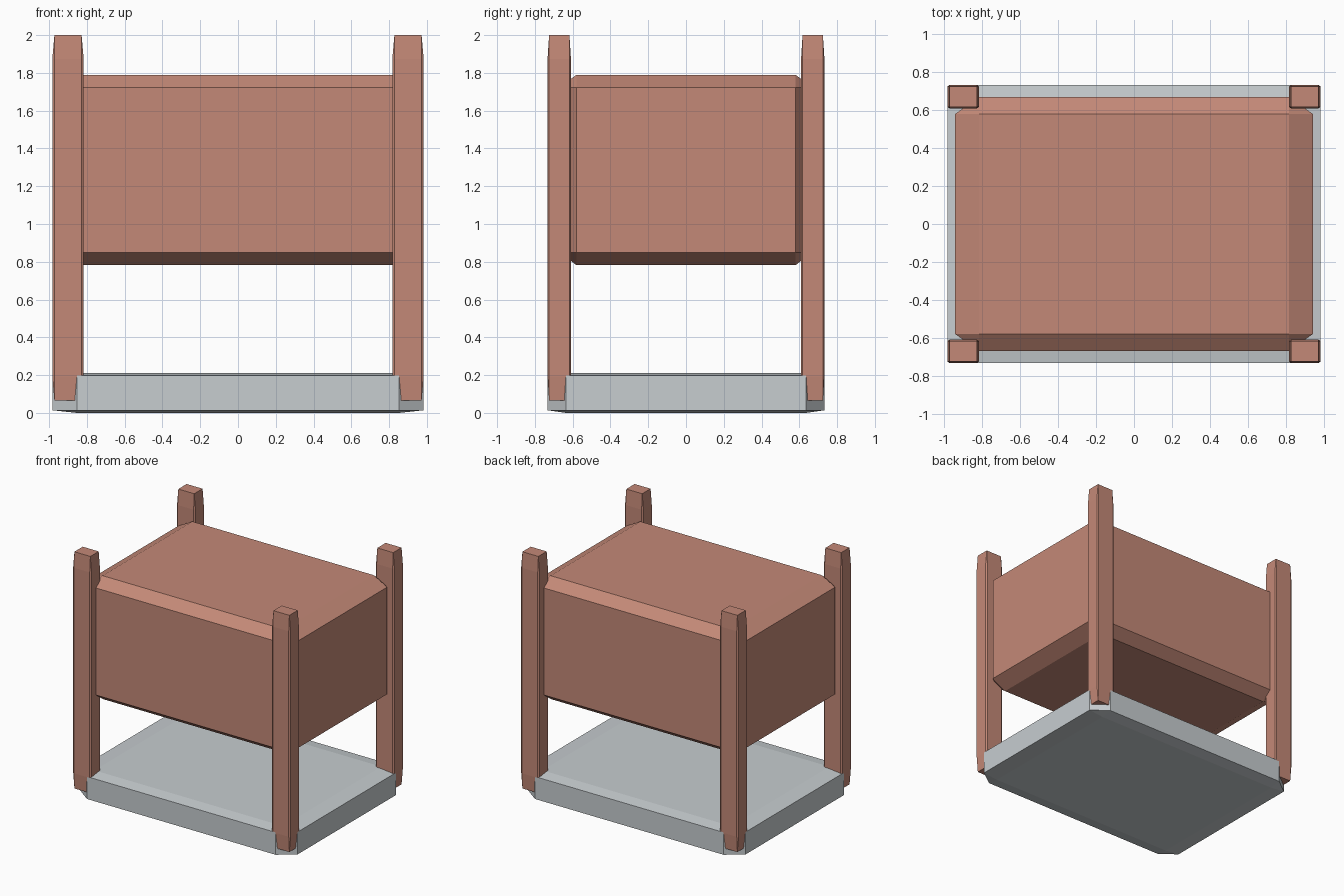
import bpy
import bmesh

cube = bpy.data.objects.get("Cube")
if cube:
    bpy.data.objects.remove(cube, do_unlink=True)


def material(name, colour):
    mat = bpy.data.materials.new(name)
    mat.use_nodes = True
    mat.diffuse_color = (*colour, 1)
    mat.node_tree.nodes["Principled BSDF"].inputs["Base Color"].default_value = (*colour, 1)
    return mat


copper = material("copper", (0.55, 0.25, 0.185))
light_grey = material("light grey", (0.57, 0.61, 0.63))


def chamfered_box(name, low, high, mat, chamfer=0.066):
    """Bevel a unit cube, then stretch it so the chamfer scales with each side."""
    bm = bmesh.new()
    bmesh.ops.create_cube(bm, size=1)
    bmesh.ops.bevel(bm, geom=bm.edges[:], offset=chamfer, segments=1, affect='EDGES')
    for v in bm.verts:
        v.co = [(a + b) / 2 + c * (b - a) for a, b, c in zip(low, high, v.co)]
    mesh = bpy.data.meshes.new(name)
    bm.to_mesh(mesh)
    bm.free()
    mesh.materials.append(mat)
    obj = bpy.data.objects.new(name, mesh)
    bpy.context.collection.objects.link(obj)
    return obj


# Tray at the bottom and the raised body
chamfered_box("base", (-0.983, -0.733, 0), (0.983, 0.733, 0.211), light_grey)
chamfered_box("body", (-0.942, -0.668, 0.782), (0.942, 0.668, 1.79), copper)

# Four corner posts
for side, sx in (("left", 1), ("right", -1)):
    for end, sy in (("front", -1), ("back", 1)):
        x, y = 0.9 * sx, 0.671 * sy
        chamfered_box(f"{end}_{side}_post", (x - 0.083, y - 0.062, 0.065),
                      (x + 0.083, y + 0.062, 2), copper)
